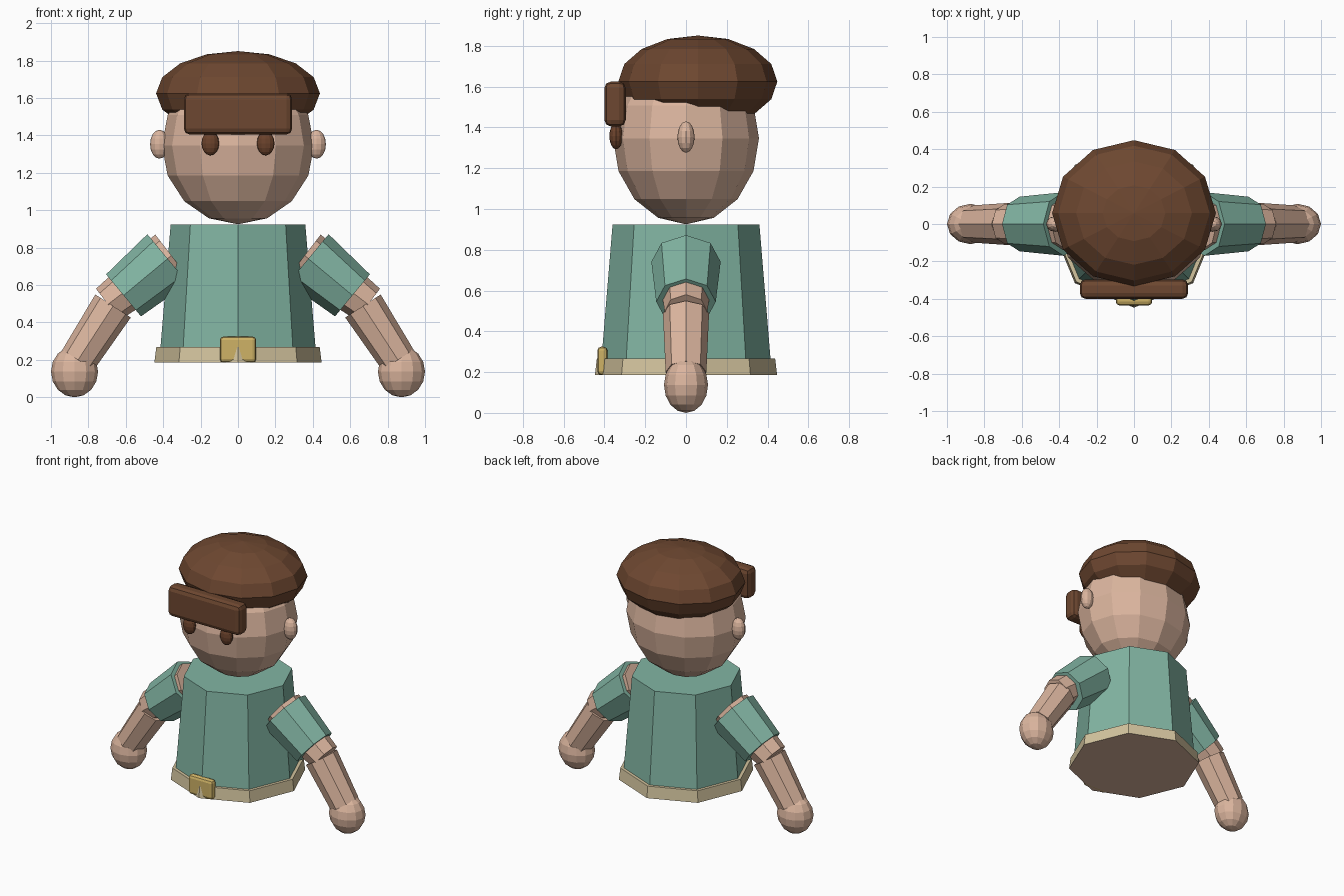
import bpy, bmesh
from mathutils import Matrix, Vector

if "Cube" in bpy.data.objects:
    bpy.data.objects.remove(bpy.data.objects["Cube"], do_unlink=True)


def material(name, srgb):
    col = [c / 12.92 if c <= 0.04 else ((c + 0.055) / 1.055) ** 2.4 for c in srgb] + [1.0]
    m = bpy.data.materials.new(name)
    m.use_nodes = True
    m.diffuse_color = col
    m.node_tree.nodes["Principled BSDF"].inputs["Base Color"].default_value = col
    return m


SKIN = material("skin", (0.86, 0.71, 0.62))
TEAL = material("teal cloth", (0.51, 0.71, 0.64))
BROWN = material("brown", (0.43, 0.28, 0.19))
TAN = material("tan trim", (0.83, 0.77, 0.62))
GOLD = material("gold", (0.81, 0.70, 0.40))
EYE = material("dark brown", (0.42, 0.26, 0.17))


def finish(name, bm, mat):
    bmesh.ops.recalc_face_normals(bm, faces=bm.faces)
    me = bpy.data.meshes.new(name)
    bm.to_mesh(me)
    bm.free()
    me.materials.append(mat)
    ob = bpy.data.objects.new(name, me)
    bpy.context.collection.objects.link(ob)
    return ob


def ball(name, center, radii, mat, segments=12, rings=8):
    bm = bmesh.new()
    bmesh.ops.create_uvsphere(bm, u_segments=segments, v_segments=rings, radius=1,
                              matrix=Matrix.Translation(center) @ Matrix.Diagonal((*radii, 1)))
    return finish(name, bm, mat)


def tube(name, start, end, r1, r2, mat):
    """Eight-sided tapered cylinder between two points."""
    a, b = Vector(start), Vector(end)
    d = (b - a).normalized()
    side = Vector((0, 1, 0))
    frame = Matrix((side.cross(d), side, d)).transposed().to_4x4()
    bm = bmesh.new()
    bmesh.ops.create_cone(bm, cap_ends=True, segments=8, radius1=r1, radius2=r2,
                          depth=(b - a).length,
                          matrix=Matrix.Translation((a + b) / 2) @ frame)
    return finish(name, bm, mat)


def rounded_box(name, center, size, bevel, mat):
    bm = bmesh.new()
    bmesh.ops.create_cube(bm, size=1,
                          matrix=Matrix.Translation(center) @ Matrix.Diagonal((*size, 1)))
    bmesh.ops.bevel(bm, geom=bm.edges[:], offset=bevel, segments=2, profile=0.5,
                    affect='EDGES')
    return finish(name, bm, mat)


# Torso, with a trim whose underside shows the body
tube("shirt", (0, 0, 0.2), (0, 0, 0.925), 0.42, 0.36, TEAL)
hem = tube("hem", (0, 0, 0.185), (0, 0, 0.268), 0.447, 0.437, TAN)
hem.data.materials.append(SKIN)
for face in hem.data.polygons:
    if face.normal.z < -0.9:
        face.material_index = 1
rounded_box("buckle", (0, -0.41, 0.255), (0.195, 0.05, 0.14), 0.02, GOLD)

# Head, cap and brim
ball("head", (0, 0, 1.347), (0.407, 0.358, 0.422), SKIN)
ball("cap", (0, 0.058, 1.625), (0.438, 0.39, 0.226), BROWN)
rounded_box("brim", (0, -0.348, 1.515), (0.58, 0.105, 0.22), 0.032, BROWN)

# Paired parts
for s, label in ((1, "left"), (-1, "right")):
    ball(label + "_ear", (s * 0.42, 0, 1.353), (0.05, 0.042, 0.077), SKIN)
    ball(label + "_eye", (s * 0.148, -0.343, 1.358), (0.047, 0.033, 0.065), EYE)
    tube(label + "_sleeve", (s * 0.376, 0, 0.741), (s * 0.612, 0, 0.545), 0.17, 0.146, TEAL)
    tube(label + "_upper_arm", (s * 0.356, 0, 0.758), (s * 0.695, 0, 0.497), 0.142, 0.105, SKIN)
    tube(label + "_forearm", (s * 0.668, 0, 0.488), (s * 0.855, 0, 0.2), 0.113, 0.1, SKIN)
    ball(label + "_hand", (s * 0.874, 0, 0.137), (0.126, 0.108, 0.137), SKIN)
